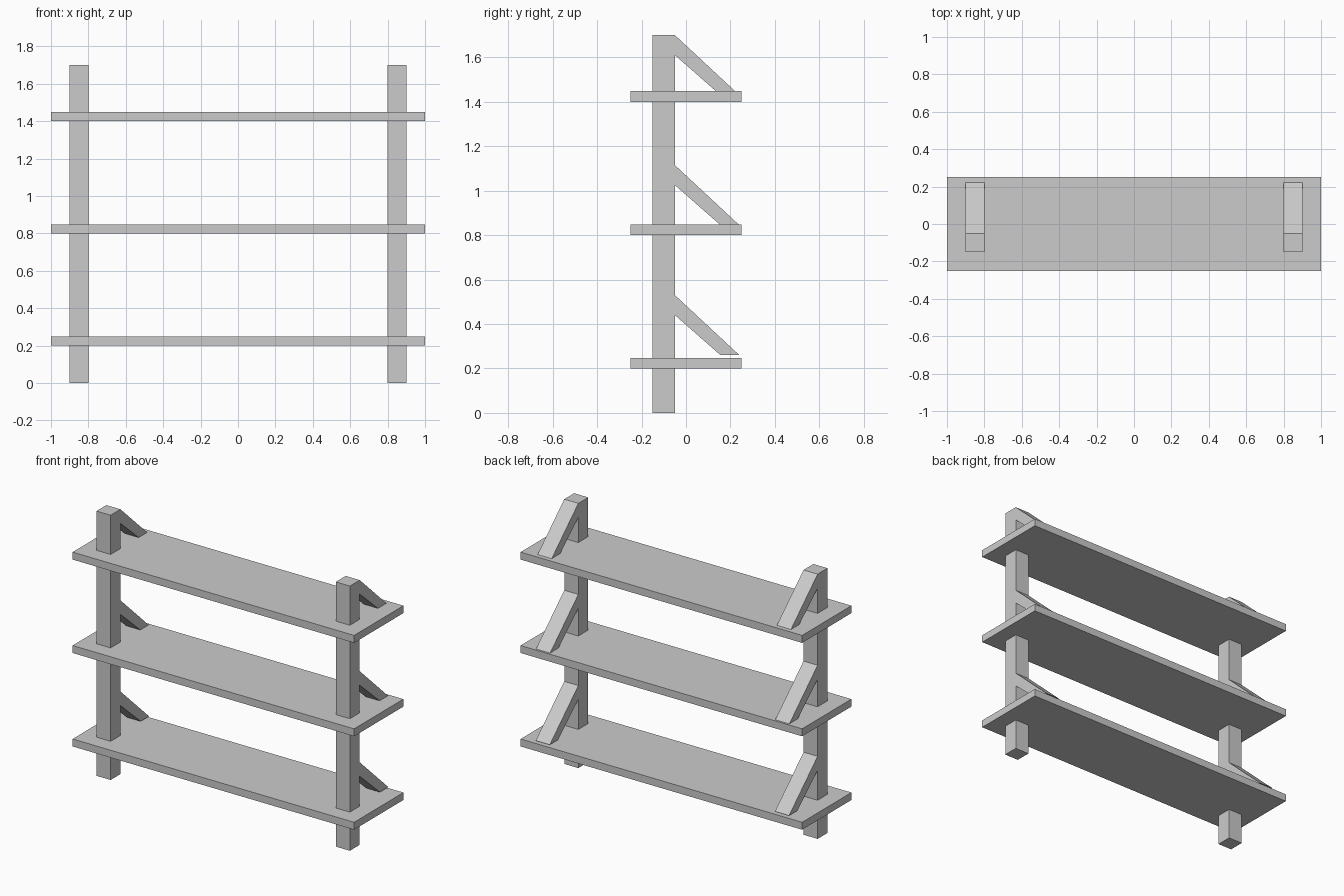
import bpy
import bmesh

if "Cube" in bpy.data.objects:
    bpy.data.objects.remove(bpy.data.objects["Cube"], do_unlink=True)

# Single plain grey finish
grey = bpy.data.materials.new("plain_grey")
grey.use_nodes = True
colour = (0.6, 0.6, 0.6, 1)
grey.diffuse_color = colour
grey.node_tree.nodes["Principled BSDF"].inputs["Base Color"].default_value = colour


def extruded(name, profile, x0, x1):
    """Sweep a (y, z) profile from x0 to x1."""
    bm = bmesh.new()
    face = bm.faces.new([bm.verts.new((x0, y, z)) for y, z in profile])
    swept = bmesh.ops.extrude_face_region(bm, geom=[face])["geom"]
    verts = [v for v in swept if isinstance(v, bmesh.types.BMVert)]
    bmesh.ops.translate(bm, verts=verts, vec=(x1 - x0, 0, 0))
    bmesh.ops.recalc_face_normals(bm, faces=bm.faces)
    mesh = bpy.data.meshes.new(name)
    bm.to_mesh(mesh)
    bm.free()
    mesh.materials.append(grey)
    obj = bpy.data.objects.new(name, mesh)
    bpy.context.collection.objects.link(obj)
    return obj


def box(name, x0, x1, y0, y1, z0, z1):
    return extruded(name, [(y0, z0), (y1, z0), (y1, z1), (y0, z1)], x0, x1)


# Three shelf boards
for level, z in (("bottom", 0.2), ("middle", 0.8), ("top", 1.4)):
    box(f"{level}_shelf", -1, 1, -0.25, 0.25, z, z + 0.048)

# Posts, each with a slanted brace above every shelf
for side, x in (("right", -0.9), ("left", 0.8)):
    box(f"{side}_post", x, x + 0.1, -0.15, -0.05, 0, 1.7)
    for level, z in (("bottom", 0.53), ("middle", 1.115), ("top", 1.7)):
        profile = [(-0.05, z), (0.24, z - 0.27), (0.155, z - 0.27), (-0.05, z - 0.09)]
        extruded(f"{side}_{level}_brace", profile, x, x + 0.1)
